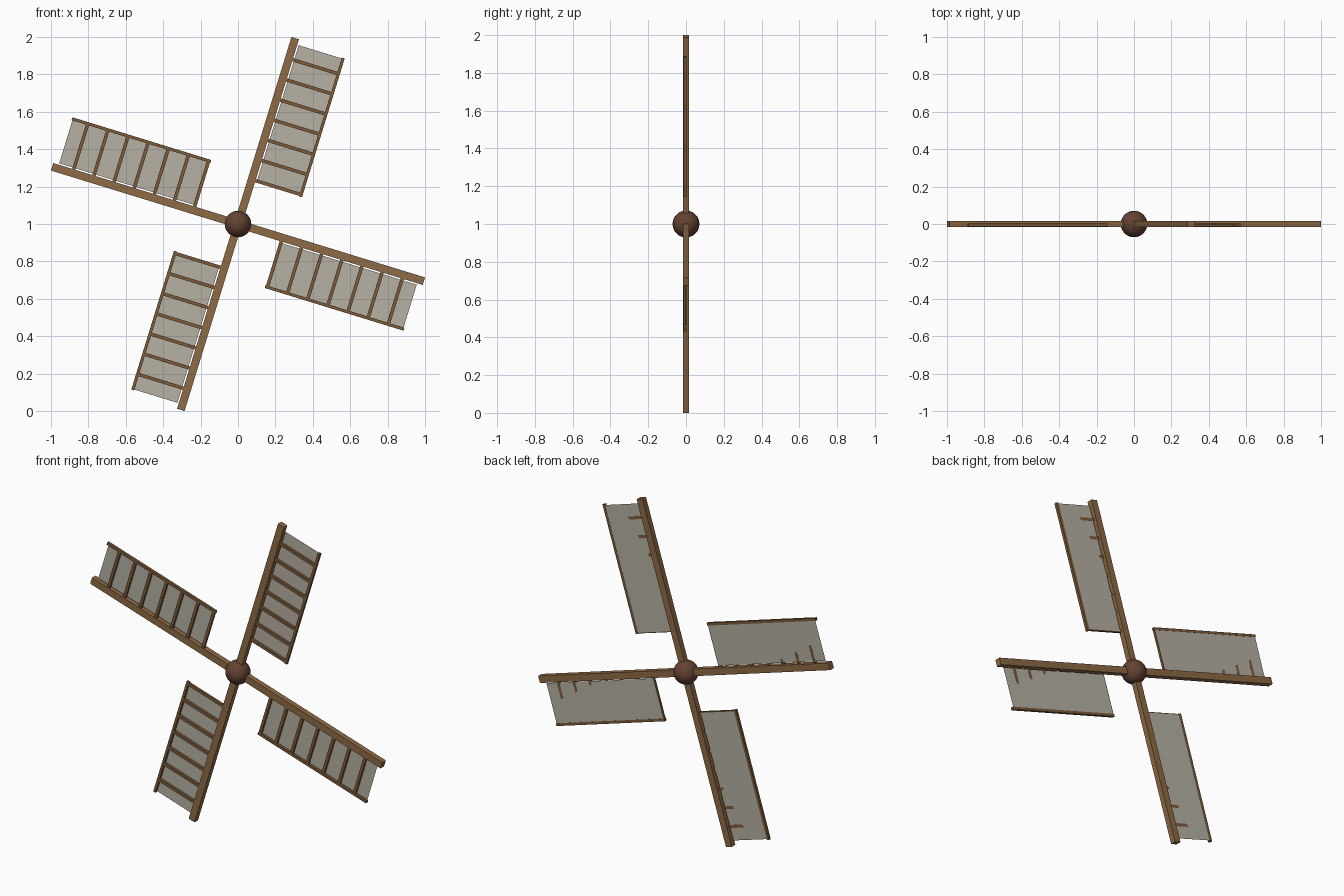
import bpy, bmesh, math
from mathutils import Matrix, Vector

if "Cube" in bpy.data.objects:
    bpy.data.objects.remove(bpy.data.objects["Cube"])

TILT = math.radians(17.1)
CENTRE = Vector((0, 0, 1))
SPAR_HALF = 0.021
LENGTH = (1 - SPAR_HALF * math.sin(TILT)) / math.cos(TILT)


def material(name, rgb):
    m = bpy.data.materials.new(name)
    m.diffuse_color = (*rgb, 1)
    m.use_nodes = True
    m.node_tree.nodes["Principled BSDF"].inputs["Base Color"].default_value = m.diffuse_color
    return m


wood = material("wood", (0.27, 0.145, 0.06))
dark_wood = material("dark_wood", (0.20, 0.105, 0.042))
hub_wood = material("hub_wood", (0.13, 0.055, 0.033))
canvas = material("canvas", (0.47, 0.44, 0.37))


def finish(bm, name, mat, matrix):
    mesh = bpy.data.meshes.new(name)
    bm.to_mesh(mesh)
    bm.free()
    mesh.materials.append(mat)
    ob = bpy.data.objects.new(name, mesh)
    ob.matrix_world = matrix
    bpy.context.collection.objects.link(ob)
    return ob


def add_box(bm, lo, hi):
    lo, hi = Vector(lo), Vector(hi)
    m = Matrix.Translation((lo + hi) / 2) @ Matrix.Diagonal((*(hi - lo), 1))
    bmesh.ops.create_cube(bm, size=1, matrix=m)


# Central hub
bm = bmesh.new()
bmesh.ops.create_uvsphere(bm, u_segments=24, v_segments=16, radius=0.071)
for f in bm.faces:
    f.smooth = True
finish(bm, "hub", hub_wood, Matrix.Translation(CENTRE))

# Four identical arms, each drawn upright with the sail on its right
for i in range(4):
    place = Matrix.Translation(CENTRE) @ Matrix.Rotation(TILT + i * math.pi / 2, 4, 'Y')

    # Main spar
    bm = bmesh.new()
    add_box(bm, (-SPAR_HALF, -0.017, 0), (SPAR_HALF, 0.017, LENGTH))
    finish(bm, f"spar_{i + 1}", wood, place)

    # Lattice: outer rail and seven rungs
    bm = bmesh.new()
    add_box(bm, (0.269, -0.014, 0.237), (0.285, 0.002, 1.014))
    for k in range(7):
        u = 0.249 + 0.1127 * k
        add_box(bm, (0.01, -0.014, u - 0.009), (0.275, 0.0, u + 0.009))
    finish(bm, f"lattice_{i + 1}", dark_wood, place)

    # Sail cloth, lying against the back of the rungs with a slight twist
    bm = bmesh.new()
    corners = [(0.029, 0.001, 0.245), (0.277, 0.001, 0.245),
               (0.277, 0.001, 1.009), (0.029, -0.001, 1.009)]
    bm.faces.new([bm.verts.new(c) for c in corners])
    finish(bm, f"sail_cloth_{i + 1}", canvas, place)
